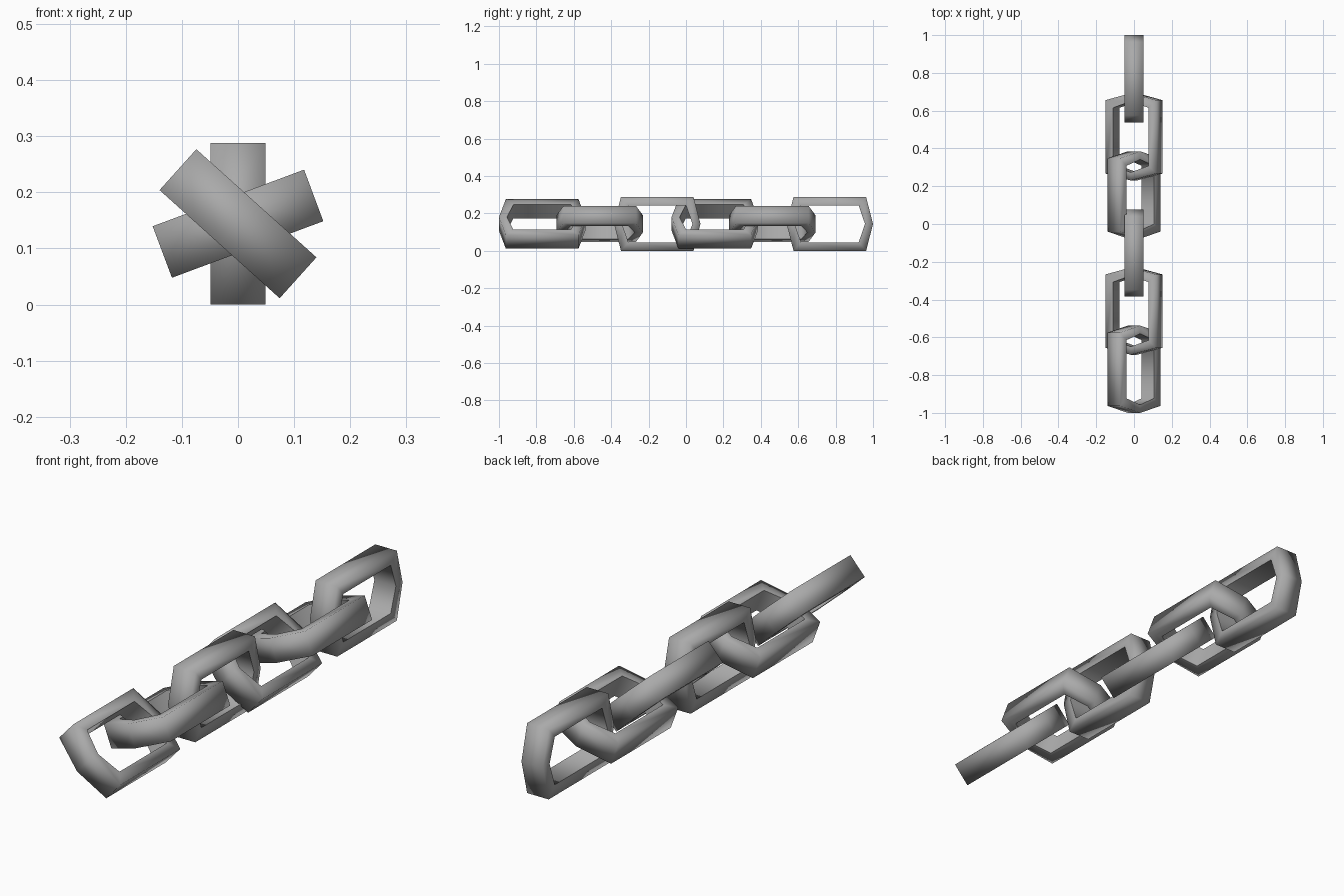
import bpy, bmesh
from math import radians

if "Cube" in bpy.data.objects:
    bpy.data.objects.remove(bpy.data.objects["Cube"])

HALF_WIDTH = 0.049
CENTRE_Z = 0.144

steel = bpy.data.materials.new("dark_steel")
steel.diffuse_color = (0.4, 0.4, 0.4, 1)
steel.use_nodes = True
steel.node_tree.nodes["Principled BSDF"].inputs["Base Color"].default_value = steel.diffuse_color


def ring(corner_y, tip_y, half_z):
    """Six-sided link outline in the YZ plane with pointed ends."""
    return [(corner_y, half_z), (-corner_y, half_z), (-tip_y, 0),
            (-corner_y, -half_z), (corner_y, -half_z), (tip_y, 0)]


def make_link(name, y, tilt):
    bm = bmesh.new()
    outer = ring(0.194, 0.231, 0.144)
    inner = ring(0.154, 0.188, 0.099)
    # four loops around the rectangular bar section
    loops = [[bm.verts.new((x, py, pz)) for py, pz in pts]
             for x, pts in ((HALF_WIDTH, outer), (-HALF_WIDTH, outer),
                            (-HALF_WIDTH, inner), (HALF_WIDTH, inner))]
    for i in range(4):
        a, b = loops[i], loops[(i + 1) % 4]
        for j in range(6):
            k = (j + 1) % 6
            bm.faces.new((a[j], a[k], b[k], b[j])).smooth = True
    # crisp edges around the hole, soft ones outside
    for loop in loops[2:]:
        for j in range(6):
            bm.edges.get((loop[j], loop[(j + 1) % 6])).smooth = False
    bmesh.ops.recalc_face_normals(bm, faces=bm.faces)
    mesh = bpy.data.meshes.new(name)
    bm.to_mesh(mesh)
    bm.free()
    mesh.materials.append(steel)
    link = bpy.data.objects.new(name, mesh)
    link.location = (0, y, CENTRE_Z)
    link.rotation_euler = (0, radians(tilt), 0)
    bpy.context.collection.objects.link(link)


# six links, the twist repeating every three
tilts = (0, 69.5, 132)
for n in range(6):
    make_link(f"chain_link_{n + 1}", 0.769 - n * 0.3076, tilts[n % 3])
